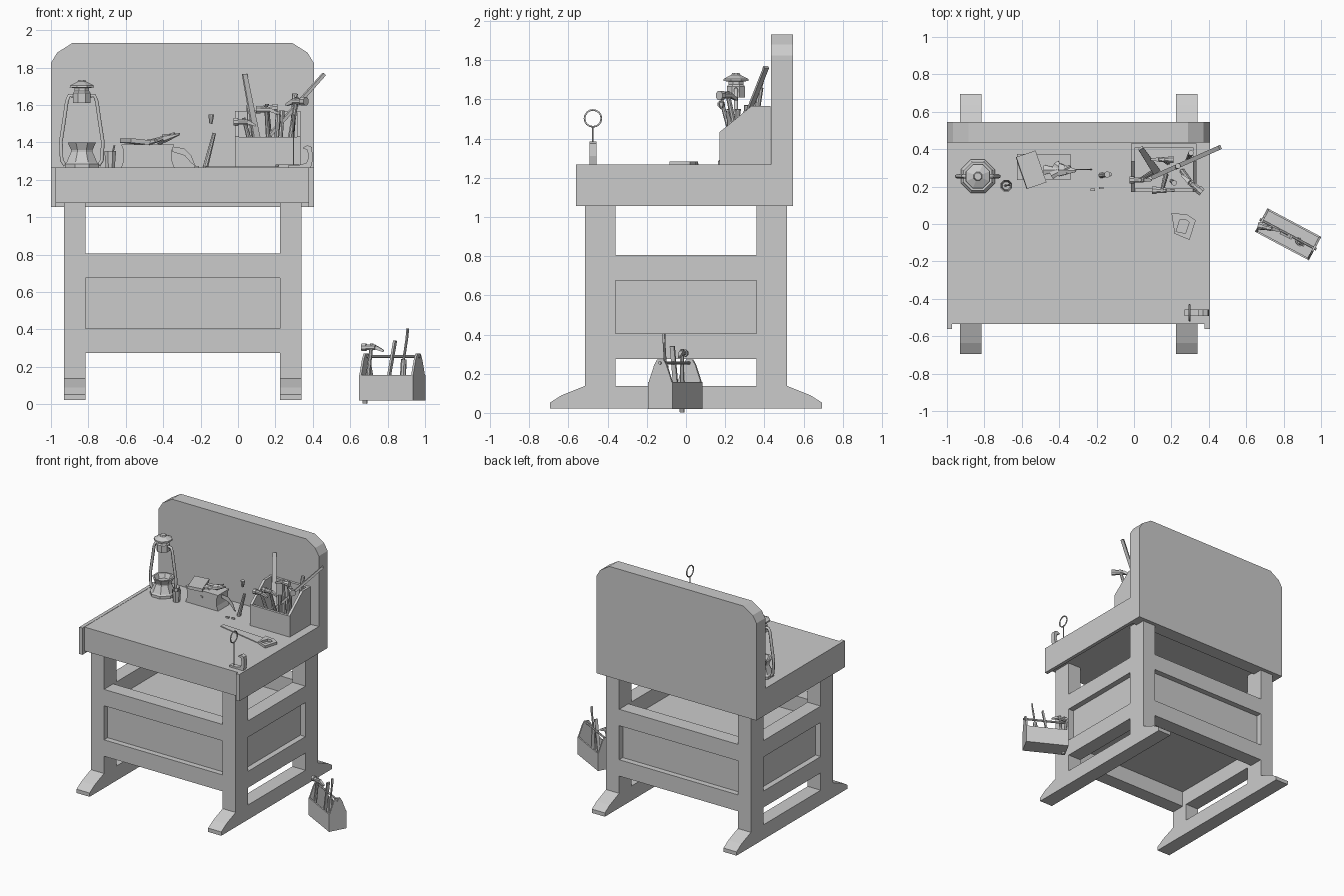
import bpy, bmesh, math
from mathutils import Vector, Matrix

if "Cube" in bpy.data.objects:
    bpy.data.objects.remove(bpy.data.objects["Cube"])


def finish(name, bm, mat=None):
    bmesh.ops.recalc_face_normals(bm, faces=bm.faces)
    me = bpy.data.meshes.new(name)
    bm.to_mesh(me)
    bm.free()
    ob = bpy.data.objects.new(name, me)
    bpy.context.collection.objects.link(ob)
    if mat:
        ob.matrix_world = mat
    return ob


def box(name, lo, hi, mat=None):
    bm = bmesh.new()
    lo, hi = Vector(lo), Vector(hi)
    bmesh.ops.create_cube(bm, size=1, matrix=Matrix.Translation((lo + hi) / 2) @ Matrix.Diagonal((*(hi - lo), 1)))
    return finish(name, bm, mat)


def prism(name, pts, axis, a, b, mat=None):
    """Extrude a 2D outline along an axis (0 x, 1 y, 2 z) from a to b."""
    bm = bmesh.new()
    def put(p, d):
        c = list(p)
        c.insert(axis, d)
        return bm.verts.new(c)
    lo, hi = [put(p, a) for p in pts], [put(p, b) for p in pts]
    n = len(pts)
    bm.faces.new(lo)
    bm.faces.new(hi)
    for i in range(n):
        bm.faces.new((lo[i], lo[(i + 1) % n], hi[(i + 1) % n], hi[i]))
    return finish(name, bm, mat)


def lathe(name, prof, at, sides=8, mat=None):
    """Revolve (radius, height) points round z."""
    bm = bmesh.new()
    rings = []
    for r, z in prof:
        rings.append([bm.verts.new((at[0] + r * math.cos(t), at[1] + r * math.sin(t), at[2] + z))
                      for t in ((i + .5) * math.tau / sides for i in range(sides))])
    for p, q in zip(rings, rings[1:]):
        for i in range(sides):
            j = (i + 1) % sides
            bm.faces.new((p[i], p[j], q[j], q[i]))
    bm.faces.new(rings[0])
    bm.faces.new(rings[-1])
    return finish(name, bm, mat)


def rod(name, a, b, r1, r2=None, sides=8, flat=1):
    """Tapered bar between two points; flat squashes one side."""
    a, b = Vector(a), Vector(b)
    d = b - a
    m = Matrix.Translation(a) @ d.to_track_quat('Z', 'Y').to_matrix().to_4x4() @ Matrix.Diagonal((1, flat, 1, 1))
    return lathe(name, [(r1, 0), (r2 or r1, d.length)], (0, 0, 0), sides, m)


def tube(name, pts, r, cyclic=False):
    cu = bpy.data.curves.new(name, 'CURVE')
    cu.dimensions = '3D'
    cu.bevel_depth, cu.bevel_resolution, cu.use_fill_caps = r, 1, True
    s = cu.splines.new('POLY')
    s.points.add(len(pts) - 1)
    for p, c in zip(s.points, pts):
        p.co = (*c, 1)
    s.use_cyclic_u = cyclic
    ob = bpy.data.objects.new(name, cu)
    bpy.context.collection.objects.link(ob)
    return ob


def hammer(name, head, foot, ang, size=1):
    """Handle, square striking head and tapered claw."""
    h = Vector(head)
    d = Vector((math.cos(ang), math.sin(ang), 0)) * size
    rod(name + "_handle", foot, h + Vector((0, 0, .02)), .014 * size, .010 * size)
    rod(name + "_head", h - d * .02, h + d * .03, .015 * size)
    rod(name + "_face", h + d * .03, h + d * .055, .021 * size)
    rod(name + "_claw", h - d * .02, h - d * .065 - Vector((0, 0, .02)), .015 * size, .008 * size, 4)


CX = -.2975  # bench centre line

# Worktop, side aprons and backboard
box("worktop", (-.975, -.535, 1.075), (.38, .44, 1.265))
for n, x in (("left", -1), ("right", .377)):
    box(n + "_apron", (x, -.562, 1.055), (x + .028, .44, 1.267))
prism("backboard", [(-1, 1.055), (.405, 1.055), (.405, 1.825), (.372, 1.88), (.29, 1.932),
                    (-.885, 1.932), (-.967, 1.88), (-1, 1.825)], 1, .435, .545)

# Legs and sled feet
foot = [(-.695, .022), (.695, .022), (.695, .052), (.635, .09), (.515, .138),
        (-.515, .138), (-.635, .09), (-.695, .052)]
for n, x in (("left", -.93), ("right", .225)):
    prism(n + "_foot", foot, 0, x, x + .115)
    for m, y in (("front", -.515), ("back", .36)):
        box(f"{n}_{m}_leg", (x, y, .13), (x + .115, y + .155, 1.08))

# Cabinet rails and recessed panels
for n, z0, z1 in (("lower", .275, .405), ("upper", .675, .805)):
    for m, y in (("front", -.515), ("back", .40)):
        box(f"{n}_{m}_rail", (-.815, y, z0), (.225, y + .115, z1))
    for m, x in (("left", -.93), ("right", .225)):
        box(f"{n}_{m}_rail", (x, -.36, z0), (x + .115, .36, z1))
box("cabinet_panels", (-.885, -.47, .40), (.295, .47, .68))

# Lantern: tank, hood and side tubes
L = (-.835, .255, 1.265)
lathe("lantern_tank", [(.098, 0), (.098, .02), (.088, .03), (.062, .085), (.062, .095), (.082, .135),
                       (.068, .135), (.05, .10)], L)
lathe("lantern_hood", [(.05, .345), (.05, .40), (.042, .41), (.042, .425), (.07, .43), (.068, .44),
                       (.025, .46), (.02, .47)], L)
for n, s in (("left", -1), ("right", 1)):
    path = [(.09, .012), (.108, .04), (.112, .14), (.095, .25), (.08, .355), (.068, .385), (.045, .385)]
    tube(n + "_lantern_tube", [(L[0] + s * x, L[1], L[2] + z) for x, z in path], .011)

# Cup with a stick
lathe("cup", [(.026, 0), (.034, .09), (.029, .09), (.022, .012)], (-.683, .205, 1.265))
rod("cup_stick", (-.69, .205, 1.275), (-.66, .21, 1.385), .005)

# Small chest, loose lid, heap and curled shaving
prism("chest", [(-.625, 1.265), (-.34, 1.265), (-.352, 1.30), (-.352, 1.36), (-.34, 1.39),
                (-.625, 1.39), (-.613, 1.36), (-.613, 1.30)], 1, .235, .375)
rod("chest_knob", (-.483, .24, 1.342), (-.483, .228, 1.342), .01)
box("chest_lid", (-.055, -.09, -.012), (.055, .09, .012),
    Matrix.Translation((-.55, .29, 1.405)) @ Matrix.Rotation(.33, 4, 'Z') @ Matrix.Rotation(.1, 4, 'Y'))
for i, (a, b, r) in enumerate([((-.48, .29, 1.40), (-.40, .29, 1.42), .03), ((-.40, .29, 1.42), (-.31, .285, 1.445), .04),
                               ((-.44, .26, 1.41), (-.34, .31, 1.45), .022), ((-.42, .32, 1.40), (-.36, .27, 1.44), .025)]):
    rod(f"heap_piece_{i}", a, b, r, .008, 6, .6)
prism("curled_shaving", [(-.35, 1.375), (-.29, 1.37), (-.25, 1.33), (-.225, 1.27), (-.25, 1.29),
                         (-.285, 1.33), (-.35, 1.35)], 1, .29, .294)
for i, (x, y) in enumerate([(-.22, .183), (-.175, .192)]):
    box(f"chip_{i}", (x - .012, y - .006, 1.265), (x + .012, y + .006, 1.275))

# Standing chisel
rod("chisel_lower", (-.175, .26, 1.265), (-.127, .265, 1.45), .015, .010)
rod("chisel_tip", (-.145, .265, 1.50), (-.143, .265, 1.55), .009, .017)

# Tool bin with sloping sides
X0, X1 = -.015, .335
side = [(.17, 1.265), (.43, 1.265), (.43, 1.567), (.335, 1.567), (.17, 1.432)]
prism("bin_left_side", side, 0, X0, X0 + .02)
prism("bin_right_side", side, 0, X1 - .02, X1)
box("bin_front", (X0, .17, 1.265), (X1, .19, 1.43))
box("bin_back", (X0, .41, 1.265), (X1, .43, 1.565))
box("bin_floor", (X0, .17, 1.265), (X1, .43, 1.285))

# Tools in the bin
hammer("hammer_back", (.155, .345, 1.585), (.18, .33, 1.30), 0)
hammer("hammer_front", (.15, .18, 1.575), (.17, .26, 1.30), math.pi)
hammer("hammer_right", (.315, .21, 1.62), (.26, .28, 1.30), -.7, 1.15)
hammer("hammer_left", (.03, .235, 1.51), (.09, .27, 1.30), math.pi)
rod("file", (.12, .28, 1.32), (.035, .405, 1.765), .03, .02, 4, .35)
rod("long_chisel", (.1, .25, 1.36), (.46, .41, 1.765), .017, .017, 4, .7)
for i, (a, b) in enumerate([((.22, .3, 1.3), (.235, .31, 1.57)), ((.28, .33, 1.3), (.305, .38, 1.66)),
                            ((.07, .34, 1.3), (.06, .37, 1.60)), ((.2, .23, 1.3), (.215, .22, 1.55))]):
    rod(f"driver_{i}", a, b, .010, .015)

# Handsaw lying flat: blade and open grip
prism("saw_blade", [(-.173, .064), (-.173, .03), (.217, -.05), (.23, .055), (.18, .045)], 2, 1.266, 1.272)
outer = [(.2, .06), (.285, .05), (.33, .02), (.297, -.085), (.217, -.052)]
inner = [(.245, .022), (.275, .025), (.295, .01), (.275, -.05), (.225, -.04)]
for i in range(5):
    j = (i + 1) % 5
    prism(f"saw_grip_{i}", [outer[i], outer[j], inner[j], inner[i]], 2, 1.265, 1.283)

# Ring stand on the front corner
tube("stand_ring", [(.297, -.475 + .043 * math.cos(t), 1.503 + .043 * math.sin(t))
                    for t in (i * math.tau / 16 for i in range(16))], .005, True)
rod("stand_stem", (.297, -.475, 1.275), (.297, -.475, 1.46), .004)
prism("stand_bracket", [(.27, 1.266), (.39, 1.266), (.40, 1.31), (.395, 1.375), (.37, 1.385), (.345, 1.37),
                        (.37, 1.36), (.378, 1.32), (.365, 1.29), (.33, 1.28), (.27, 1.28)], 1, -.493, -.457)

# Open toolbox on the floor, turned
T = Matrix.Translation((.824, -.055, 0)) @ Matrix.Rotation(math.radians(-28), 4, 'Z')
H, W = .163, .066
end = [(-W, .02), (W, .02), (W, .16), (.035, .245), (.018, .272), (-.018, .272), (-.035, .245), (-W, .16)]
for n, s in (("left", -1), ("right", 1)):
    prism(f"toolbox_{n}_end", end, 0, s * H, s * (H - .012), T)
    box(f"toolbox_{n}_side", (-H, s * W - .005, .02), (H, s * W + .005, .158), T)
box("toolbox_floor", (-H, -W, .02), (H, W, .034), T)
rod("toolbox_bar", T @ Vector((-H - .008, 0, .255)), T @ Vector((H + .008, 0, .255)), .008)

# Tools in the toolbox
hammer("toolbox_hammer", (.715, -.02, .305), (.678, -.02, .004), 2.9)
rod("toolbox_file", (.79, -.045, .05), (.84, -.07, .34), .017, .017, 4, .5)
rod("toolbox_driver_grip", (.878, -.09, .05), (.886, -.105, .24), .018, .015)
rod("toolbox_driver_shaft", (.886, -.105, .24), (.904, -.112, .36), .007)
rod("toolbox_driver_tip", (.904, -.112, .36), (.907, -.114, .405), .011, .011, 4, .5)
